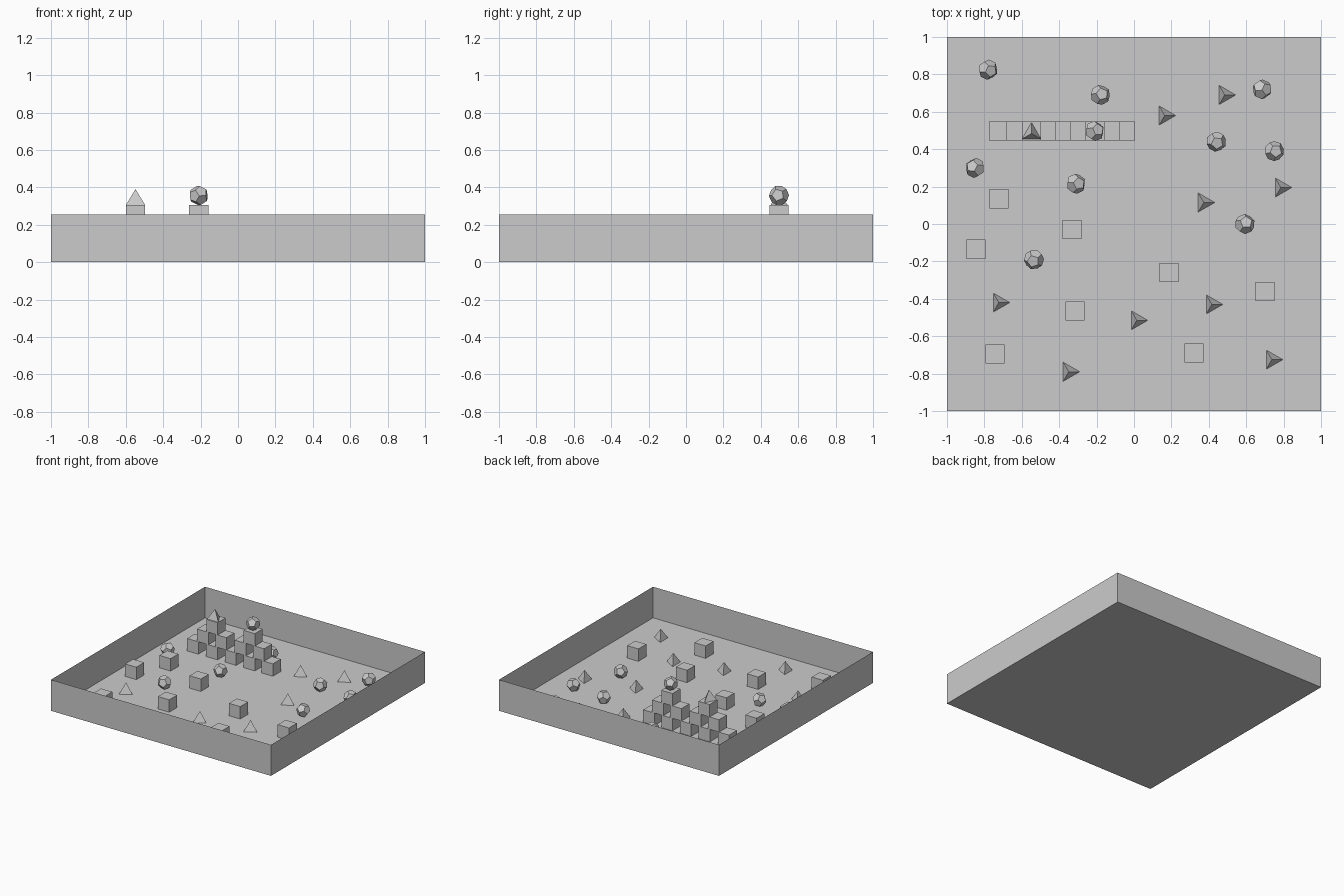
import bpy, bmesh, math, random
from mathutils import Vector, Euler

random.seed(4)
cube0 = bpy.data.objects.get("Cube")
if cube0:
    bpy.data.objects.remove(cube0, do_unlink=True)

grey = bpy.data.materials.new("plain_grey")
grey.use_nodes = True
grey.diffuse_color = (0.6, 0.6, 0.6, 1)
grey.node_tree.nodes["Principled BSDF"].inputs["Base Color"].default_value = (0.6, 0.6, 0.6, 1)

S = 0.102       # block edge length
WALL = 0.255    # tray wall height


def finish(name, bm, loc, rot=(0, 0, 0)):
    bmesh.ops.recalc_face_normals(bm, faces=bm.faces)
    me = bpy.data.meshes.new(name)
    bm.to_mesh(me)
    bm.free()
    me.materials.append(grey)
    ob = bpy.data.objects.new(name, me)
    ob.location, ob.rotation_euler = loc, rot
    bpy.context.collection.objects.link(ob)
    return ob


def block(name, x, y, tier=0):
    bm = bmesh.new()
    bmesh.ops.create_cube(bm, size=S)
    finish(name, bm, (x, y, S * (tier + 0.5)))


def tetrahedron(name, x, y, z=0, turn=-math.pi / 2):
    # three-sided pyramid, one corner pointing along +y before turning
    h = 0.085
    bm = bmesh.new()
    bmesh.ops.create_cone(bm, cap_ends=True, segments=3, radius1=0.059, radius2=0, depth=h)
    bmesh.ops.remove_doubles(bm, verts=bm.verts, dist=1e-5)
    tip = max(bm.verts, key=lambda v: v.co.z)
    corner = next(v for v in bm.verts if v is not tip)
    offset = math.pi / 2 - math.atan2(corner.co.y, corner.co.x)
    finish(name, bm, (x, y, z + h / 2), (0, 0, turn + offset))


def dodecahedron(name, x, y, z=0):
    # twelve pentagons: hull of the face centres of an icosahedron
    bm = bmesh.new()
    bmesh.ops.create_icosphere(bm, subdivisions=1, radius=1)
    points = [f.calc_center_median().normalized() * 0.054 for f in bm.faces]
    bm.clear()
    for p in points:
        bm.verts.new(p)
    bmesh.ops.convex_hull(bm, input=bm.verts)
    bmesh.ops.dissolve_limit(bm, angle_limit=0.1, verts=bm.verts, edges=bm.edges)
    rot = Euler([random.uniform(0, math.tau) for _ in range(3)])
    low = min((rot.to_matrix() @ Vector(p)).z for p in points)
    finish(name, bm, (x, y, z - low), rot)


# Open tray with thin walls
bm = bmesh.new()
bmesh.ops.create_cube(bm, size=1)
bmesh.ops.scale(bm, vec=(2, 2, WALL), verts=bm.verts)
bmesh.ops.recalc_face_normals(bm, faces=bm.faces)
lid = max(bm.faces, key=lambda f: f.calc_center_median().z)
bmesh.ops.delete(bm, geom=[lid], context='FACES_ONLY')
finish("tray", bm, (0, 0, WALL / 2))

# Stacked block wall with two peaks
ROW_Y = 0.497
tiers = [(-0.724, -0.55, -0.38, -0.21, -0.046),
         (-0.633, -0.468, -0.291, -0.126),
         (-0.548, -0.21)]
for t, xs in enumerate(tiers):
    for x in xs:
        block("stacked_block", x, ROW_Y, t)
tetrahedron("peak_tetrahedron", -0.548, 0.484, 3 * S, 0)
dodecahedron("peak_ball", -0.21, ROW_Y, 3 * S)

# Loose pieces on the tray floor
for x, y in [(-0.722, 0.135), (-0.845, -0.135), (-0.332, -0.03), (0.187, -0.26),
             (0.7, -0.36), (-0.315, -0.465), (-0.743, -0.695), (0.32, -0.69)]:
    block("loose_block", x, y)
for x, y in [(0.485, 0.69), (0.164, 0.58), (0.785, 0.195), (0.373, 0.115), (-0.723, -0.42),
             (0.015, -0.515), (0.416, -0.43), (0.737, -0.725), (-0.349, -0.79)]:
    tetrahedron("loose_tetrahedron", x, y)
for x, y in [(-0.78, 0.825), (-0.18, 0.69), (0.685, 0.72), (0.44, 0.44), (0.75, 0.39),
             (-0.85, 0.3), (-0.31, 0.215), (0.593, 0), (-0.535, -0.19)]:
    dodecahedron("loose_ball", x, y)
